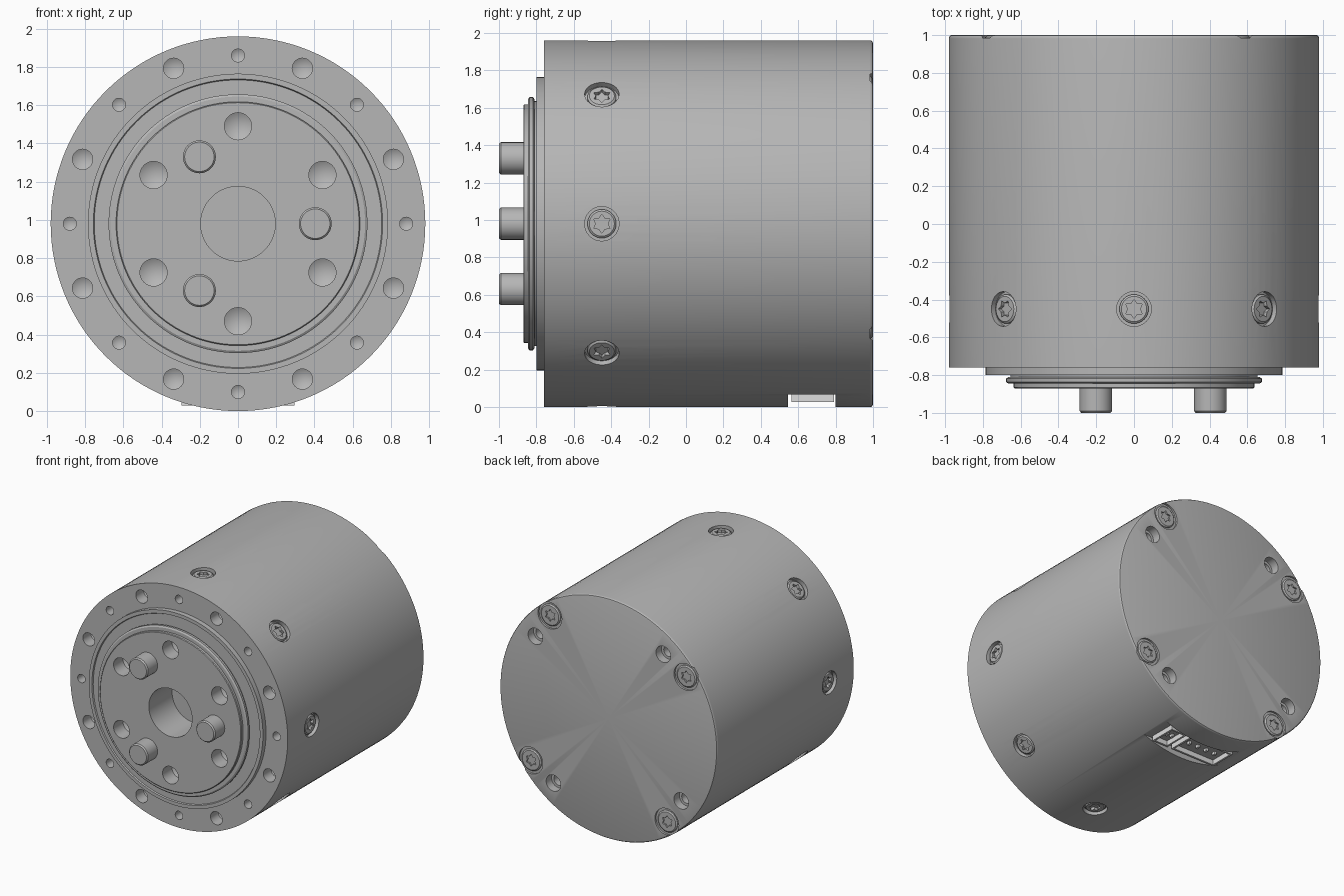
import bpy, bmesh
from math import cos, sin, pi, radians
from mathutils import Matrix, Vector

cube = bpy.data.objects.get("Cube")
if cube:
    bpy.data.objects.remove(cube)

R = 0.98                      # casing radius and axis height
CENTRE = Vector((0, 0, R))
FRONT, BACK = Vector((0, -1, 0)), Vector((0, 1, 0))


def material(name, value):
    m = bpy.data.materials.new(name)
    m.use_nodes = True
    colour = (value, value, value, 1)
    m.diffuse_color = colour
    m.node_tree.nodes["Principled BSDF"].inputs["Base Color"].default_value = colour
    return m


METAL = material("grey metal", 0.47)
PLASTIC = material("light grey plastic", 0.72)


def radial(deg):
    return Vector((cos(radians(deg)), 0, sin(radians(deg))))


def frame(origin, axis):
    return Matrix.Translation(origin) @ axis.to_track_quat('Z', 'Y').to_matrix().to_4x4()


def add_lathe(bm, profile, matrix, segments):
    """Revolve a (radius, height) profile that starts and ends on the axis."""
    rings = []
    for r, h in profile:
        if r == 0:
            rings.append([bm.verts.new(matrix @ Vector((0, 0, h)))] * segments)
        else:
            rings.append([bm.verts.new(matrix @ Vector((r * cos(a), r * sin(a), h)))
                          for a in (2 * pi * i / segments for i in range(segments))])
    for a, b in zip(rings, rings[1:]):
        for i in range(segments):
            j = (i + 1) % segments
            bm.faces.new(list(dict.fromkeys((a[i], a[j], b[j], b[i]))))


def add_box(bm, low, high):
    low, high = Vector(low), Vector(high)
    m = Matrix.Translation((low + high) / 2) @ Matrix.Diagonal((*(high - low), 1))
    return bmesh.ops.create_cube(bm, size=1, matrix=m)["verts"]


def finish(name, bm, mat=METAL):
    bmesh.ops.recalc_face_normals(bm, faces=bm.faces)
    mesh = bpy.data.meshes.new(name)
    bm.to_mesh(mesh)
    bm.free()
    mesh.materials.append(mat)
    ob = bpy.data.objects.new(name, mesh)
    bpy.context.collection.objects.link(ob)
    return ob


def lathe(name, profile, matrix, segments=128):
    bm = bmesh.new()
    add_lathe(bm, profile, matrix, segments)
    return finish(name, bm)


def activate(ob):
    bpy.ops.object.select_all(action='DESELECT')
    ob.select_set(True)
    bpy.context.view_layer.objects.active = ob


def carve(ob, bm):
    cutter = finish("cutter", bm)
    cutter.hide_render = True
    mod = ob.modifiers.new("cut", 'BOOLEAN')
    mod.operation, mod.solver, mod.object = 'DIFFERENCE', 'EXACT', cutter
    activate(ob)
    bpy.ops.object.modifier_apply(modifier=mod.name)
    bpy.data.objects.remove(cutter)


def smooth(ob):
    activate(ob)
    bpy.ops.object.shade_smooth_by_angle(angle=radians(30))


def drill(bm, origin, axis, r, depth, tip=0.0, segments=32):
    """Round hole going inwards from origin, with an optional conical tip."""
    profile = [(0, 0.1), (r, 0.1), (r, -depth), (0, -depth - tip)]
    add_lathe(bm, profile, frame(origin, axis), segments)


# Casing with front flange, pocket for the hub and rounded back rim
casing = lathe("casing", [
    (0, -1), (0.966, -1), (0.974, -0.997), (0.979, -0.99), (R, -0.982),
    (R, 0.76), (0.785, 0.76), (0.785, 0.8), (0.757, 0.8), (0.752, 0.79),
    (0.6, 0.79), (0.6, 0.45), (0, 0.45)], frame(CENTRE, FRONT))

SIDE_ANGLES = [45 * k for k in range(8)]
BACK_ANGLES = [53 + 90 * k for k in range(4)]
SIDE_SEAT, BACK_SEAT = 0.945, 0.984

cuts = bmesh.new()
for a in SIDE_ANGLES:
    # Small and large face holes, side screw recesses
    drill(cuts, CENTRE + radial(a) * 0.88 + FRONT * 0.76, FRONT, 0.034, 0.1, 0.02)
    drill(cuts, CENTRE + radial(a + 22.5) * 0.88 + FRONT * 0.76, FRONT, 0.053, 0.1, 0.03)
    drill(cuts, CENTRE + radial(a) * SIDE_SEAT + FRONT * 0.45, radial(a), 0.092, 0)
for a in BACK_ANGLES:
    # Back screw recesses and stepped mounting holes
    drill(cuts, CENTRE + radial(a) * 0.876 + BACK * BACK_SEAT, BACK, 0.108, 0)
    step = [(0, 0.1), (0.066, 0.1), (0.066, -0.07), (0.045, -0.07), (0.045, -0.14), (0, -0.14)]
    add_lathe(cuts, step, frame(CENTRE + radial(a - 16) * 0.823 + BACK, BACK), 32)
add_box(cuts, (-0.5, 0.545, -0.1), (0.5, 0.8, 0.068))
carve(casing, cuts)
smooth(casing)

# Output hub with collar, bore and bolt circle
hub = lathe("output_hub", [
    (0, 0.57), (0.195, 0.57), (0.195, 0.87), (0.633, 0.87), (0.638, 0.865),
    (0.638, 0.845), (0.665, 0.845), (0.677, 0.837), (0.677, 0.818), (0.665, 0.81),
    (0.655, 0.81), (0.655, 0.785), (0.59, 0.785), (0.59, 0.5), (0, 0.5)],
    frame(CENTRE, FRONT))
cuts = bmesh.new()
for k in range(6):
    drill(cuts, CENTRE + radial(30 + 60 * k) * 0.51 + FRONT * 0.87, FRONT, 0.071, 0.12, 0.04)
carve(hub, cuts)
smooth(hub)

# Drive pins
for k in range(3):
    pin = lathe(f"drive_pin_{k + 1}",
                [(0, 0.8), (0.086, 0.8), (0.086, 0.99), (0.077, 1), (0, 1)],
                frame(CENTRE + radial(120 * k) * 0.404, FRONT), 48)
    smooth(pin)


# Screws with star sockets
def make_screw(name, r, height):
    head = lathe(name, [(0, -0.02), (r, -0.02), (r, height - 0.008),
                        (r - 0.01, height), (0, height)], Matrix(), 40)
    star = bmesh.new()
    points = [(0.05 if i % 2 else 0.032, 2 * pi * i / 12) for i in range(12)]
    loops = [[star.verts.new((q * cos(a), q * sin(a), h)) for q, a in points]
             for h in (height - 0.028, height + 0.05)]
    for loop in loops:
        star.faces.new(loop)
    for i in range(12):
        j = (i + 1) % 12
        star.faces.new((loops[0][i], loops[0][j], loops[1][j], loops[1][i]))
    carve(head, star)
    smooth(head)
    return head


def place_copies(head, name, matrices):
    for k, m in enumerate(matrices):
        ob = head if k == 0 else head.copy()
        if k:
            bpy.context.collection.objects.link(ob)
        ob.name = f"{name}_{k + 1}"
        ob.matrix_world = m


place_copies(make_screw("side_screw", 0.077, 0.022), "side_screw",
             [frame(CENTRE + radial(a) * SIDE_SEAT + FRONT * 0.45, radial(a))
              for a in SIDE_ANGLES])
place_copies(make_screw("back_screw", 0.088, 0.013), "back_screw",
             [frame(CENTRE + radial(a) * 0.876 + BACK * BACK_SEAT, BACK)
              for a in BACK_ANGLES])

# Cable sockets under the casing: open boxes with contact blades inside
for name, x0, x1, contacts in (("small_socket", 0.15, 0.295, 2), ("wide_socket", -0.295, 0.11, 4)):
    bm = bmesh.new()
    add_box(bm, (x0, 0.565, 0.028), (x1, 0.79, 0.09))
    bm.normal_update()
    mouth = [f for f in bm.faces if f.normal.z < -0.9]
    bmesh.ops.inset_region(bm, faces=mouth, thickness=0.022)
    inner = bmesh.ops.extrude_discrete_faces(bm, faces=mouth)["faces"]
    bmesh.ops.translate(bm, verts=inner[0].verts, vec=(0, 0, 0.045))
    for k in range(contacts):
        x = x0 + (x1 - x0) * (k + 1) / (contacts + 1)
        add_box(bm, (x - 0.01, 0.66, 0.045), (x + 0.01, 0.69, 0.075))
    finish(name, bm, PLASTIC)
